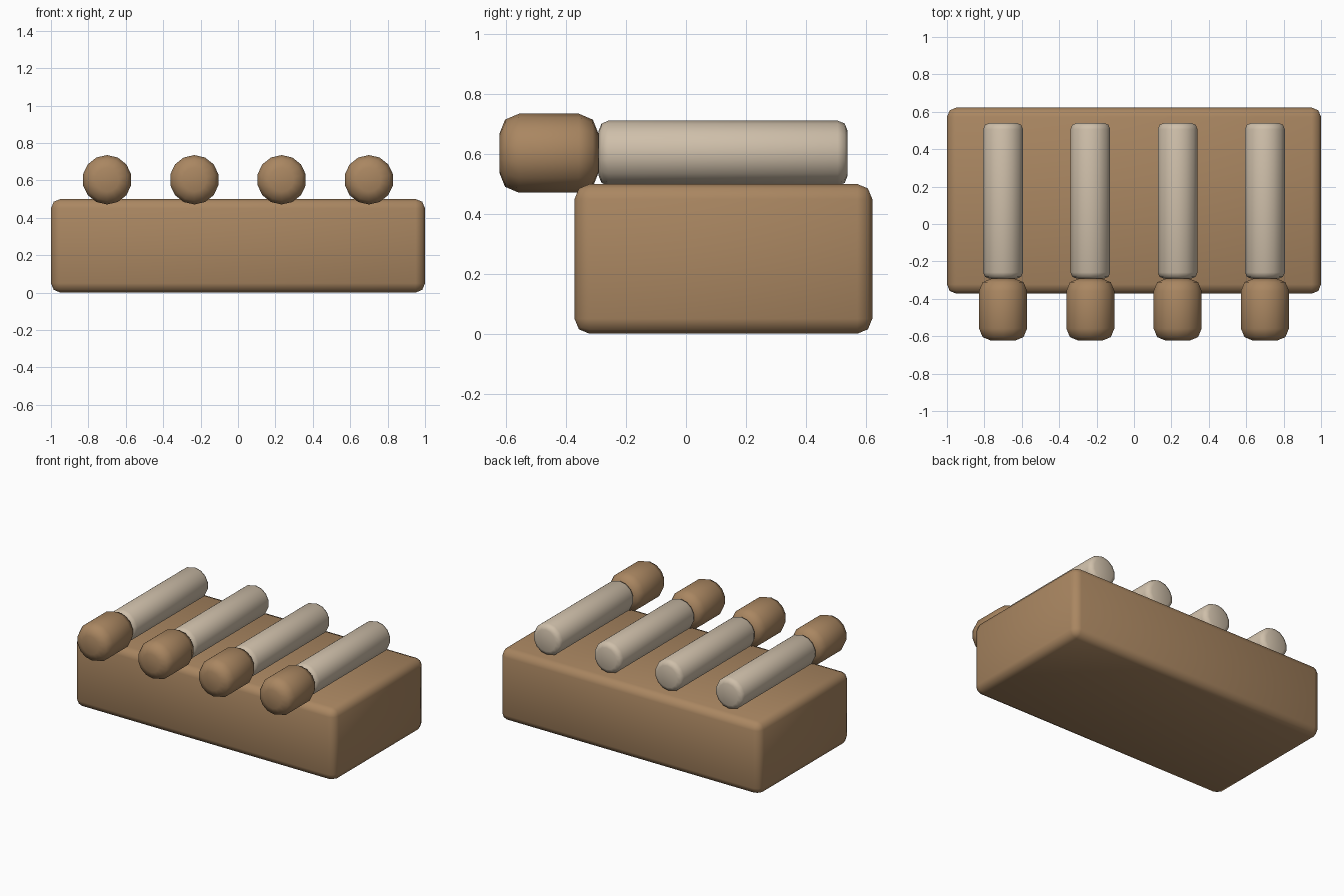
import bpy, math

if "Cube" in bpy.data.objects:
    bpy.data.objects.remove(bpy.data.objects["Cube"])


def material(name, colour):
    m = bpy.data.materials.new(name)
    m.diffuse_color = (*colour, 1)
    m.use_nodes = True
    m.node_tree.nodes["Principled BSDF"].inputs["Base Color"].default_value = m.diffuse_color
    return m


brown = material("warm_brown", (0.40, 0.24, 0.12))
stone = material("pale_stone", (0.62, 0.52, 0.40))


def finish(ob, name, mat, bevel):
    """Name, colour, round the edges and smooth a part."""
    ob.name = name
    ob.data.materials.append(mat)
    bpy.ops.object.transform_apply(location=False, rotation=True, scale=True)
    mod = ob.modifiers.new("rounded_edges", 'BEVEL')
    mod.width = bevel
    mod.segments = 2
    mod.limit_method = 'ANGLE'
    mod.angle_limit = math.radians(40)
    bpy.ops.object.shade_smooth()


def rod(name, x, y0, y1, radius, mat, bevel):
    """Fourteen-sided cylinder lying along y."""
    bpy.ops.mesh.primitive_cylinder_add(
        vertices=14, radius=radius, depth=y1 - y0,
        location=(x, (y0 + y1) / 2, 0.603), rotation=(math.pi / 2, 0, 0))
    finish(bpy.context.object, name, mat, bevel)


# Base block
bpy.ops.mesh.primitive_cube_add(size=1, location=(0, 0.125, 0.25))
block = bpy.context.object
block.scale = (2, 0.995, 0.5)
finish(block, "base_block", brown, 0.05)

# Four rods, each with a thicker rounded tip at the front
for i in range(4):
    x = -0.7 + i * 1.4 / 3
    rod(f"rod_{i + 1}", x, -0.292, 0.54, 0.109, stone, 0.033)
    rod(f"tip_{i + 1}", x, -0.624, -0.292, 0.132, brown, 0.066)
